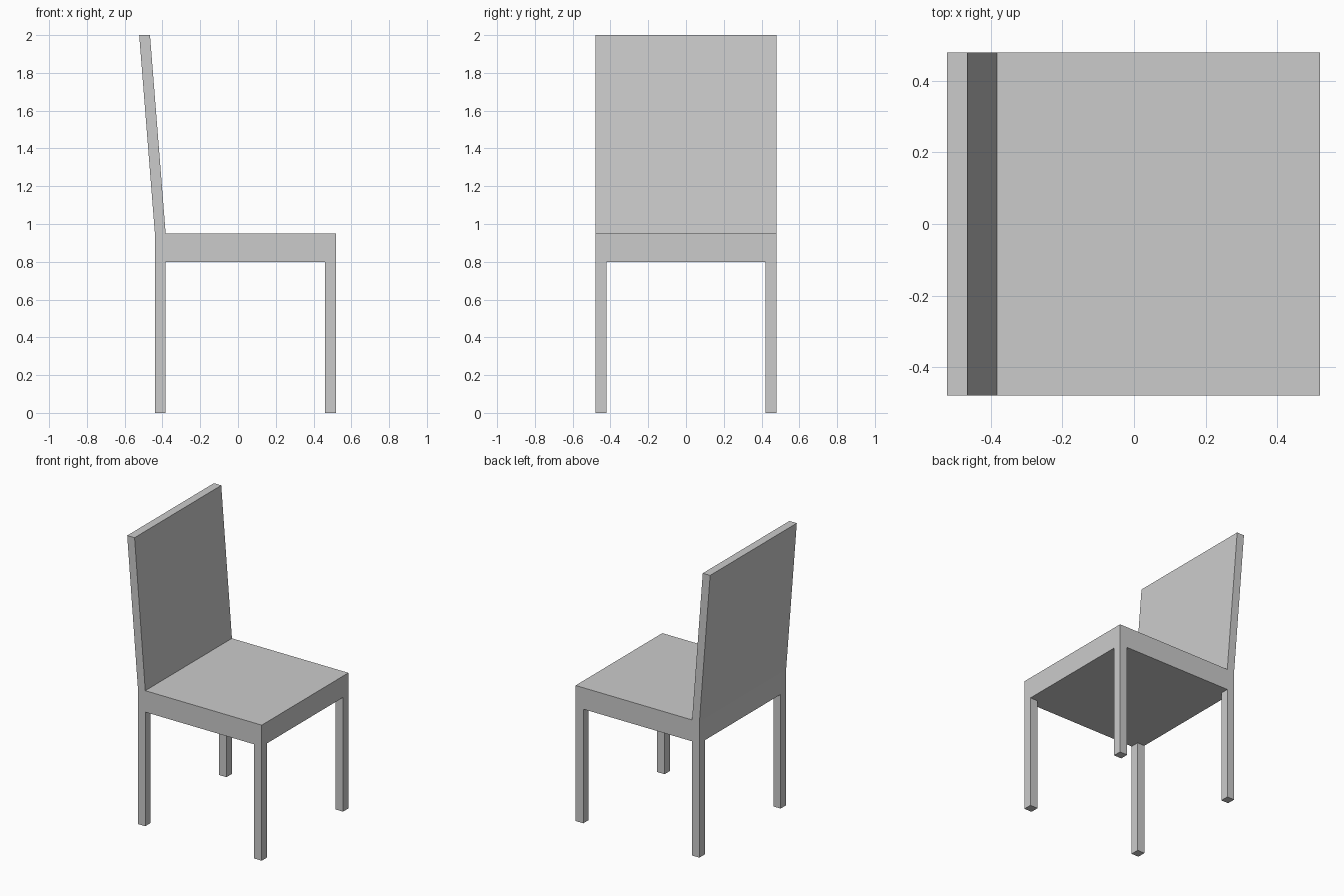
import bpy, bmesh
from mathutils import Vector, Matrix

if "Cube" in bpy.data.objects:
    bpy.data.objects.remove(bpy.data.objects["Cube"])

X0, X1, HALF_Y = -0.44, 0.52, 0.48
SEAT_LOW, SEAT_TOP, TOTAL = 0.80, 0.95, 2.0
LEG = 0.06
BACK_X = X0 + 0.057

bm = bmesh.new()

# Seat slab
size = Vector((X1 - X0, 2 * HALF_Y, SEAT_TOP - SEAT_LOW))
centre = Vector(((X0 + X1) / 2, 0, (SEAT_LOW + SEAT_TOP) / 2))
bmesh.ops.create_cube(bm, size=1, matrix=Matrix.Translation(centre) @ Matrix.Diagonal((*size, 1)))

# Loop cuts marking the legs and the backrest
cuts = [((BACK_X, 0, 0), (1, 0, 0)), ((X1 - LEG, 0, 0), (1, 0, 0)),
        ((0, HALF_Y - LEG, 0), (0, 1, 0)), ((0, LEG - HALF_Y, 0), (0, 1, 0))]
for co, no in cuts:
    bmesh.ops.bisect_plane(bm, geom=bm.verts[:] + bm.edges[:] + bm.faces[:],
                           plane_co=co, plane_no=no)
bm.normal_update()


def extrude(faces, offset):
    result = bmesh.ops.extrude_face_region(bm, geom=faces)
    verts = [g for g in result["geom"] if isinstance(g, bmesh.types.BMVert)]
    bmesh.ops.translate(bm, verts=verts, vec=offset)
    leftover = [f for f in faces if f.is_valid]
    if leftover:
        bmesh.ops.delete(bm, geom=leftover, context="FACES_ONLY")


def is_corner(face):
    c = face.calc_center_median()
    return (c.x < BACK_X or c.x > X1 - LEG) and abs(c.y) > HALF_Y - LEG


# Four legs and the leaning backrest
legs = [f for f in bm.faces if f.normal.z < -0.9 and is_corner(f)]
back = [f for f in bm.faces if f.normal.z > 0.9 and f.calc_center_median().x < BACK_X]
extrude(legs, (0, 0, -SEAT_LOW))
extrude(back, (-0.083, 0, TOTAL - SEAT_TOP))

bmesh.ops.recalc_face_normals(bm, faces=bm.faces[:])
mesh = bpy.data.meshes.new("chair")
bm.to_mesh(mesh)
bm.free()
bpy.context.collection.objects.link(bpy.data.objects.new("chair", mesh))
